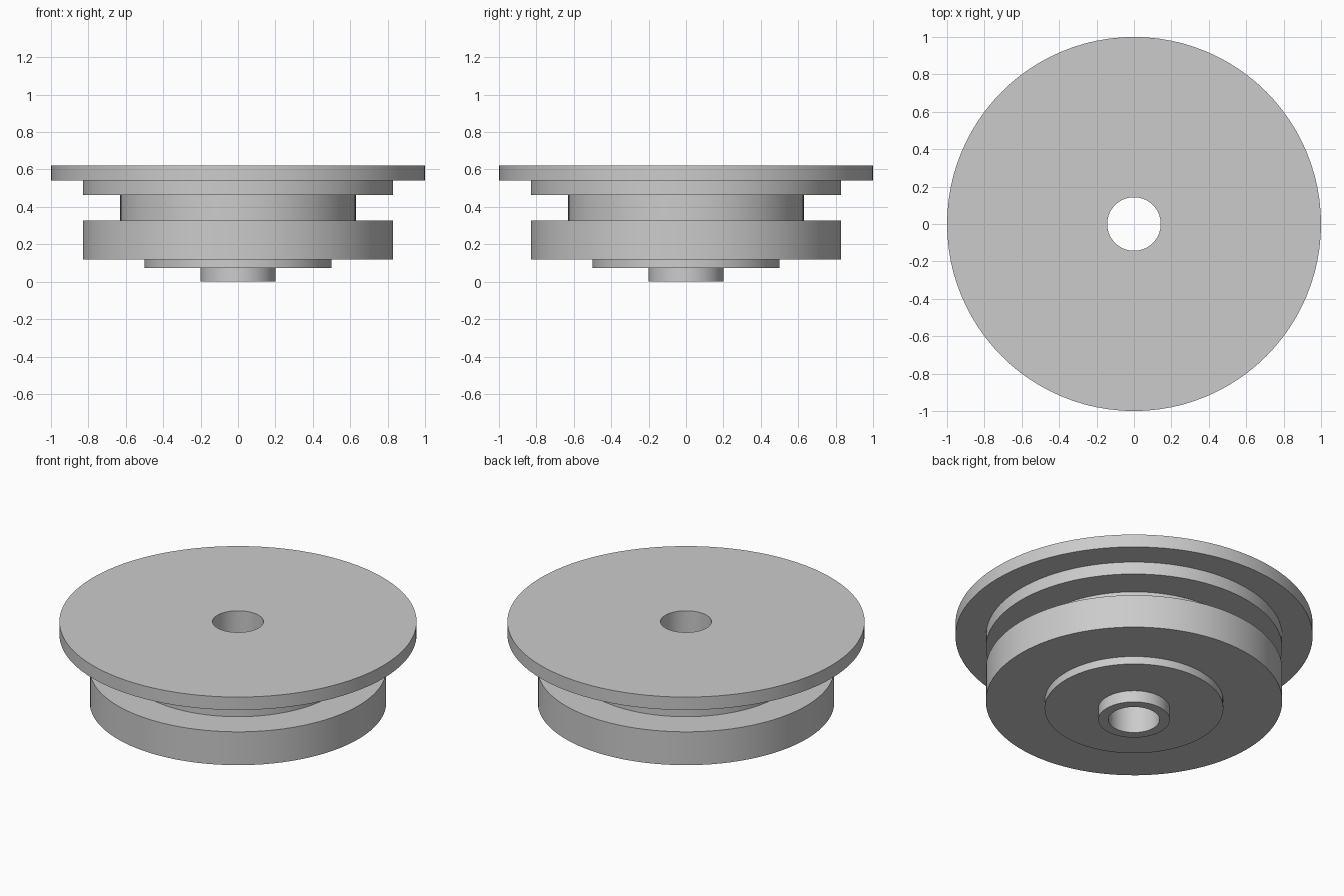
import bpy, bmesh, math

cube = bpy.data.objects.get("Cube")
if cube:
    bpy.data.objects.remove(cube, do_unlink=True)

# Single plain grey metal
grey = bpy.data.materials.new("plain grey")
grey.use_nodes = True
colour = (0.6, 0.6, 0.6, 1)
grey.diffuse_color = colour
grey.node_tree.nodes["Principled BSDF"].inputs["Base Color"].default_value = colour

BORE = 0.143
SEGMENTS = 96

# Stacked steps from the bottom up: (radius, top height)
steps = [
    (0.20, 0.072),   # hub boss
    (0.50, 0.12),    # lower shoulder
    (0.83, 0.326),   # main drum
    (0.63, 0.463),   # groove floor
    (0.83, 0.54),    # upper rim
    (1.00, 0.62),    # top flange
]

# Closed half section, bore wall included
profile = [(BORE, 0)]
z = 0
for radius, top in steps:
    profile += [(radius, z), (radius, top)]
    z = top
profile.append((BORE, z))

# Revolve the section around the vertical axis
bm = bmesh.new()
verts = [bm.verts.new((r, 0, h)) for r, h in profile]
edges = [bm.edges.new((verts[i - 1], verts[i])) for i in range(len(verts))]
bmesh.ops.spin(bm, geom=verts + edges, cent=(0, 0, 0), axis=(0, 0, 1),
               angle=math.tau, steps=SEGMENTS, use_merge=False)
bmesh.ops.remove_doubles(bm, verts=bm.verts, dist=0.0001)
bmesh.ops.recalc_face_normals(bm, faces=bm.faces)

mesh = bpy.data.meshes.new("grooved_wheel")
bm.to_mesh(mesh)
bm.free()
mesh.materials.append(grey)
wheel = bpy.data.objects.new("grooved_wheel", mesh)
bpy.context.collection.objects.link(wheel)

# Smooth round walls, crisp step edges
bpy.ops.object.select_all(action="DESELECT")
wheel.select_set(True)
bpy.context.view_layer.objects.active = wheel
bpy.ops.object.shade_smooth_by_angle(angle=math.radians(30))
